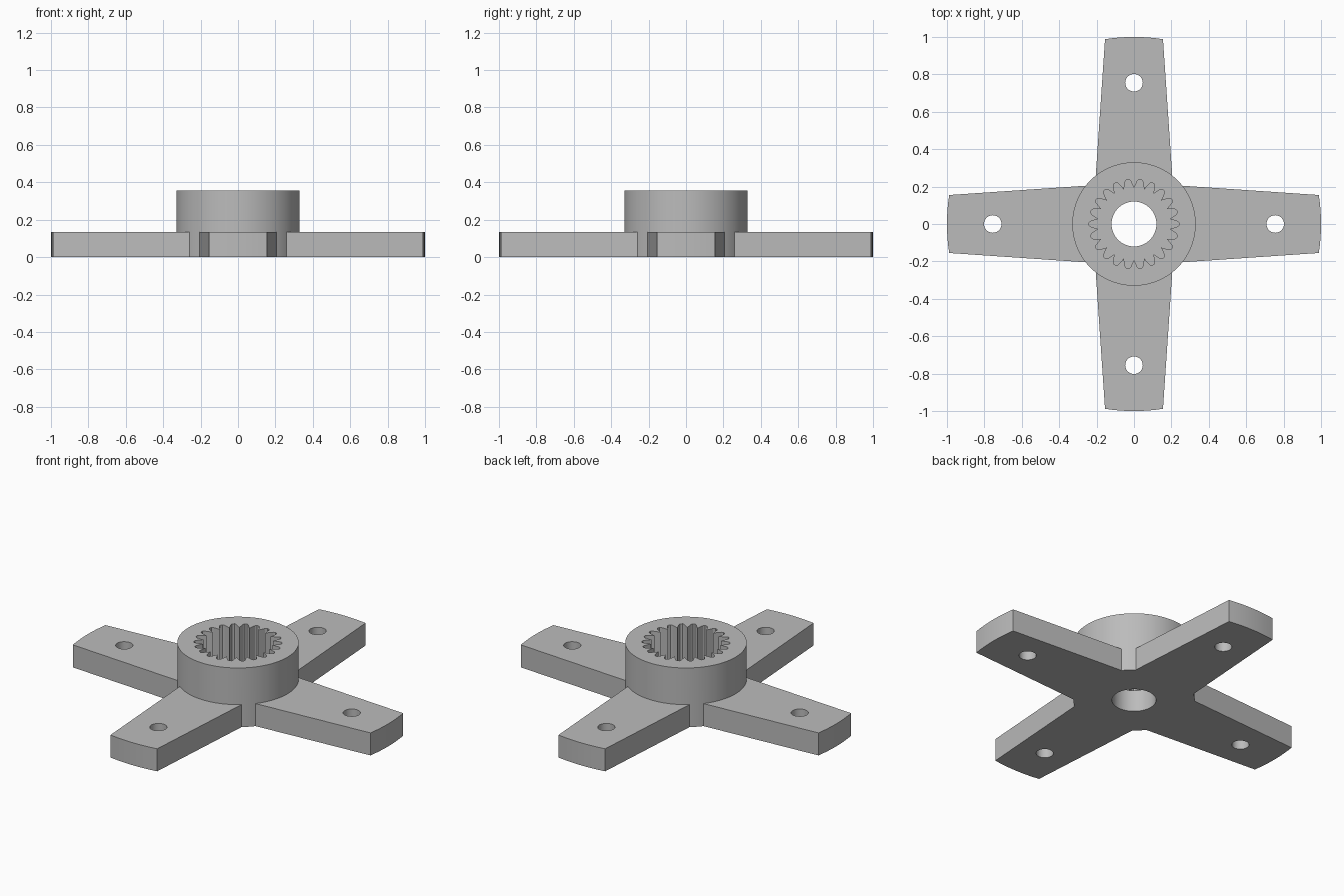
import bpy, bmesh, math

if "Cube" in bpy.data.objects:
    bpy.data.objects.remove(bpy.data.objects["Cube"])

PLATE_H, HUB_H, HUB_R = 0.135, 0.355, 0.33
TEETH = 22

grey = bpy.data.materials.new("plain grey")
grey.use_nodes = True
color = (0.5, 0.5, 0.5, 1)
grey.diffuse_color = color
grey.node_tree.nodes["Principled BSDF"].inputs["Base Color"].default_value = color


def polar(r, a):
    return r * math.cos(a), r * math.sin(a)


def circle(r, n, cx=0, cy=0):
    pts = [polar(r, math.tau * i / n) for i in range(n)]
    return [(x + cx, y + cy) for x, y in pts]


def prism(name, outline, z0, z1):
    bm = bmesh.new()
    face = bm.faces.new([bm.verts.new((x, y, z0)) for x, y in outline])
    ext = bmesh.ops.extrude_face_region(bm, geom=[face])
    top = [v for v in ext["geom"] if isinstance(v, bmesh.types.BMVert)]
    bmesh.ops.translate(bm, verts=top, vec=(0, 0, z1 - z0))
    bmesh.ops.recalc_face_normals(bm, faces=bm.faces)
    mesh = bpy.data.meshes.new(name)
    bm.to_mesh(mesh)
    bm.free()
    mesh.materials.append(grey)
    obj = bpy.data.objects.new(name, mesh)
    bpy.context.collection.objects.link(obj)
    return obj


def combine(target, tool, operation):
    bpy.context.view_layer.objects.active = target
    mod = target.modifiers.new(operation, "BOOLEAN")
    mod.operation, mod.object, mod.solver = operation, tool, "EXACT"
    bpy.ops.object.modifier_apply(modifier=mod.name)
    bpy.data.objects.remove(tool)


# Cross plate: four tapered arms with rounded ends
tip_angle = math.asin(0.155)
cross = []
for k in range(4):
    turn = k * math.pi / 2
    for i in range(9):
        cross.append(polar(1, turn + tip_angle * (i / 4 - 1)))
    cross.append(polar(0.208 * math.sqrt(2), turn + math.pi / 4))
horn = prism("cross_horn", cross, 0, PLATE_H)

# Round hub
combine(horn, prism("hub", circle(HUB_R, 96), 0, HUB_H), "UNION")

# Splined socket: broad rounded grooves between narrow teeth
groove = [(-0.5, 0.192), (-0.22, 0.232), (-0.1, 0.24), (0.1, 0.24), (0.22, 0.232)]
spline = [polar(r, math.pi / 2 + (i + 0.5 + t) * math.tau / TEETH)
          for i in range(TEETH) for t, r in groove]
combine(horn, prism("socket_cutter", spline, PLATE_H - 0.005, HUB_H + 0.1), "DIFFERENCE")

# Centre bore and one screw hole per arm
combine(horn, prism("bore_cutter", circle(0.12, 64), -0.1, HUB_H), "DIFFERENCE")
for k in range(4):
    x, y = polar(0.755, k * math.pi / 2)
    combine(horn, prism("screw_cutter", circle(0.047, 32, x, y), -0.1, 0.3), "DIFFERENCE")

# Smooth round walls, crisp edges
bpy.ops.object.select_all(action="DESELECT")
horn.select_set(True)
bpy.context.view_layer.objects.active = horn
bpy.ops.object.shade_smooth_by_angle(angle=math.radians(25))
